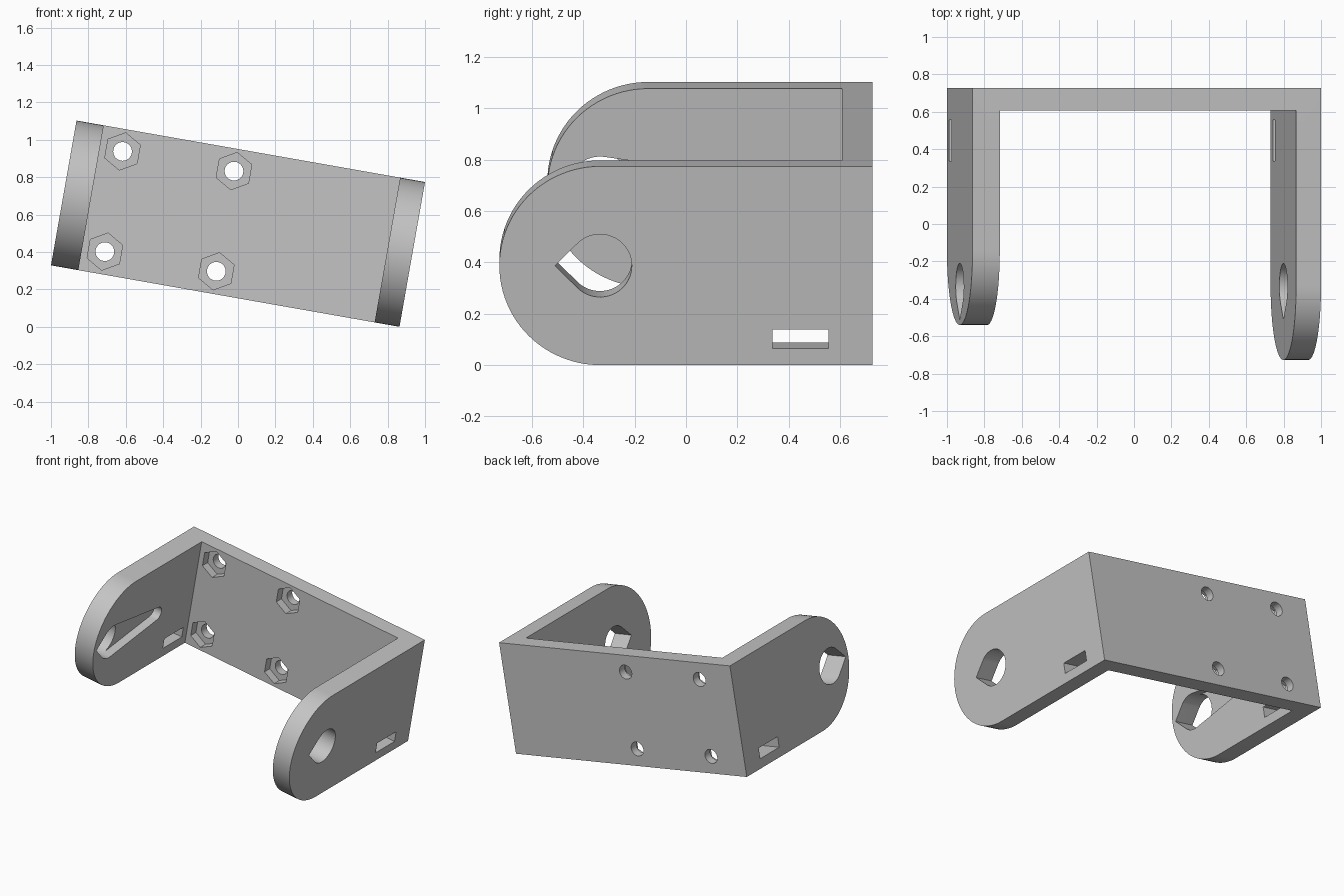
import bpy
import bmesh
from math import sin, cos, pi, radians, sqrt, asin
from mathutils import Matrix, Vector

cube = bpy.data.objects.get("Cube")
if cube:
    bpy.data.objects.remove(cube, do_unlink=True)

# Main dimensions, before the bracket is tilted
HALF_W, HALF_H, HALF_D = 0.946, 0.393, 0.727
RIGHT_T, LEFT_T, PLATE_T = 0.148, 0.135, 0.12
TILT = radians(10)
HOLE_Y, HOLE_R = -0.335, 0.124

grey = bpy.data.materials.new("plain_grey")
grey.use_nodes = True
colour = (0.55, 0.55, 0.55, 1)
grey.diffuse_color = colour
grey.node_tree.nodes["Principled BSDF"].inputs["Base Color"].default_value = colour


def arc(cx, cy, r, start, end, steps):
    return [(cx + r * cos(start + (end - start) * i / steps),
             cy + r * sin(start + (end - start) * i / steps)) for i in range(steps + 1)]


def prism(name, outline, low, high, axis):
    """Extrude an outline: (y, z) along x, or (x, z) along y."""
    bm = bmesh.new()
    place = (lambda a, b: (low, a, b)) if axis == "x" else (lambda a, b: (a, low, b))
    face = bm.faces.new([bm.verts.new(place(a, b)) for a, b in outline])
    grown = bmesh.ops.extrude_face_region(bm, geom=[face])
    shift = Vector((high - low, 0, 0)) if axis == "x" else Vector((0, high - low, 0))
    bmesh.ops.translate(bm, vec=shift,
                        verts=[v for v in grown["geom"] if isinstance(v, bmesh.types.BMVert)])
    bmesh.ops.recalc_face_normals(bm, faces=bm.faces)
    mesh = bpy.data.meshes.new(name)
    bm.to_mesh(mesh)
    bm.free()
    mesh.materials.append(grey)
    obj = bpy.data.objects.new(name, mesh)
    bpy.context.collection.objects.link(obj)
    return obj


def combine(body, other, operation):
    """Apply a boolean to the body and discard the other solid."""
    mod = body.modifiers.new("combine", "BOOLEAN")
    mod.operation, mod.solver, mod.object = operation, "EXACT", other
    graph = bpy.context.evaluated_depsgraph_get()
    result = bpy.data.meshes.new_from_object(body.evaluated_get(graph))
    body.modifiers.clear()
    body.data = result
    bpy.data.objects.remove(other, do_unlink=True)


def rectangle(a0, a1, b0, b1):
    return [(a0, b0), (a1, b0), (a1, b1), (a0, b1)]


def arm(name, front, low, high):
    outline = arc(front + HALF_H, 0, HALF_H, pi / 2, 3 * pi / 2, 48)
    outline += [(HALF_D, -HALF_H), (HALF_D, HALF_H)]
    return prism(name, outline, low, high, "x")


# Back plate and two round-ended arms
inner_right, inner_left = -HALF_W + RIGHT_T, HALF_W - LEFT_T
bracket = prism("bracket", rectangle(inner_right - 0.05, inner_left + 0.05, -HALF_H, HALF_H),
                HALF_D - PLATE_T, HALF_D, "y")
combine(bracket, arm("right_arm", -0.54, -HALF_W, inner_right), "UNION")
combine(bracket, arm("left_arm", -HALF_D, inner_left, HALF_W), "UNION")

# Teardrop pivot holes and strap slots through both arms
teardrop = arc(HOLE_Y, 0, HOLE_R, -3 * pi / 4, 3 * pi / 4, 40)
teardrop.append((HOLE_Y - HOLE_R * sqrt(2), 0))
combine(bracket, prism("pivot_cutter", teardrop, -1.2, 1.2, "x"), "DIFFERENCE")
slot = rectangle(0.337, 0.555, -0.327, -0.252)
combine(bracket, prism("slot_cutter", slot, -1.2, 1.2, "x"), "DIFFERENCE")

# Tapered lever recess on the inside of the right arm
tip_y, tip_r = 0.19, 0.05
lean = pi / 2 - asin((HOLE_R - tip_r) / (tip_y - HOLE_Y))
recess = arc(tip_y, 0, tip_r, -lean, lean, 20)
recess += arc(HOLE_Y, 0, HOLE_R, lean, 3 * pi / 4, 12)
recess.append((HOLE_Y - HOLE_R * sqrt(2), 0))
recess += arc(HOLE_Y, 0, HOLE_R, -3 * pi / 4, -lean, 12)
combine(bracket, prism("lever_cutter", recess, inner_right - 0.06, inner_right + 0.1, "x"),
        "DIFFERENCE")

# Four bolt holes with hexagonal nut pockets in the plate
for x in (-0.675, -0.07):
    for z in (-0.271, 0.273):
        bolt = arc(x, z, 0.05, 0, 2 * pi, 32)[:-1]
        nut = arc(x, z, 0.101, pi / 2, 5 * pi / 2, 6)[:-1]
        combine(bracket, prism("bolt_cutter", bolt, 0.4, 1, "y"), "DIFFERENCE")
        combine(bracket, prism("nut_cutter", nut, 0.5, HALF_D - PLATE_T / 2, "y"), "DIFFERENCE")

# Tilt and stand on the floor
lift = HALF_W * sin(TILT) + HALF_H * cos(TILT)
bracket.data.transform(Matrix.Translation((0, 0, lift)) @ Matrix.Rotation(TILT, 4, "Y"))
bracket.data.materials.clear()
bracket.data.materials.append(grey)
for poly in bracket.data.polygons:
    poly.material_index = 0

bpy.ops.object.select_all(action="DESELECT")
bracket.select_set(True)
bpy.context.view_layer.objects.active = bracket
bpy.ops.object.shade_smooth_by_angle(angle=radians(30))
